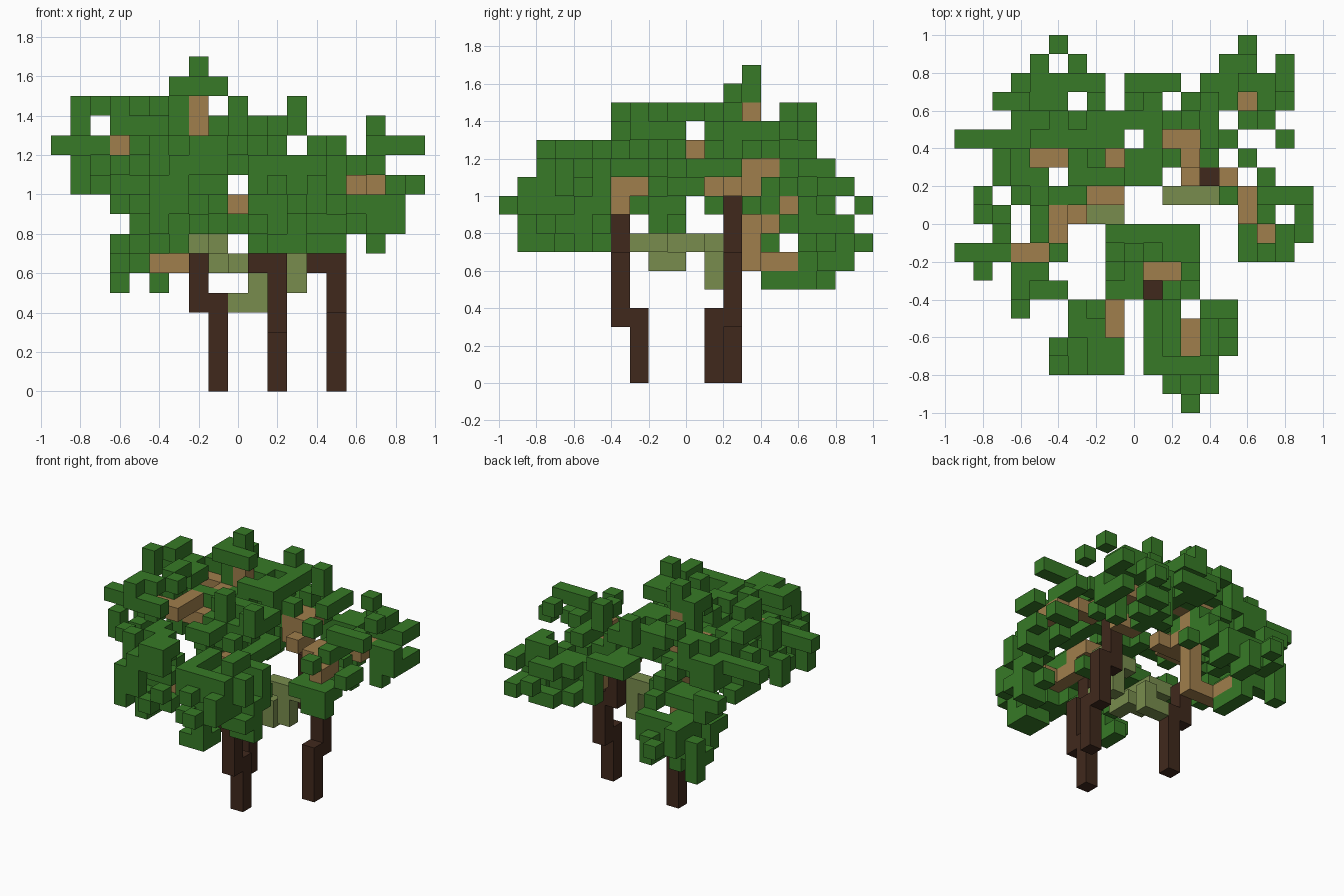
import bpy
import bmesh
import random
from mathutils import Vector

random.seed(11)
CELL = 0.1

cube = bpy.data.objects.get("Cube")
if cube:
    bpy.data.objects.remove(cube, do_unlink=True)


def material(name, color):
    mat = bpy.data.materials.new(name)
    mat.use_nodes = True
    rgba = (*color, 1)
    mat.diffuse_color = rgba
    mat.node_tree.nodes["Principled BSDF"].inputs["Base Color"].default_value = rgba
    return mat


LEAF = material("leaf green", (.038, .195, .02))
BARK = material("dark bark", (.051, .022, .012))
WOOD = material("light wood", (.35, .21, .072))
MOSS = material("moss olive", (.19, .265, .075))

STEPS = {"l": (-1, 0, 0), "r": (1, 0, 0), "f": (0, -1, 0),
         "b": (0, 1, 0), "d": (0, 0, -1), "u": (0, 0, 1)}
used = set()


def move(cell, step):
    return tuple(a + b for a, b in zip(cell, STEPS[step]))


def walk(start, path):
    """Cells visited from a start cell by left/right/front/back/up/down steps."""
    cells = [start]
    for step in path:
        cells.append(move(cells[-1], step))
    return set(cells)


def block_object(name, cells, mat):
    """Outer skin of a set of cubic cells."""
    bm = bmesh.new()
    for cell in sorted(cells):
        middle = Vector(cell) + Vector((-9, -9.5, .5))
        for step, direction in STEPS.items():
            if move(cell, step) in cells:
                continue
            n = Vector(direction)
            u = Vector((n.z, n.x, n.y))
            v = n.cross(u)
            corners = (u + v, v - u, -u - v, u - v)
            bm.faces.new([bm.verts.new((middle + (n + c) / 2) * CELL) for c in corners])
    mesh = bpy.data.meshes.new(name)
    bm.to_mesh(mesh)
    bm.free()
    mesh.materials.append(mat)
    obj = bpy.data.objects.new(name, mesh)
    bpy.context.collection.objects.link(obj)


def grow(name, mat, *walks):
    """Part that follows the given walks exactly."""
    cells = set().union(*(walk(*w) for w in walks)) - used
    used.update(cells)
    block_object(name, cells, mat)


def leaves(name, floor, *walks):
    """Loose foliage: half of the cells between the walks and a floor layer."""
    cells = set()
    for cell in sorted(set().union(*(walk(*w) for w in walks)) - used):
        column = [cell]
        below = move(cell, "d")
        while below[2] >= floor and below not in used:
            column.append(below)
            below = move(below, "d")
        cells.update(random.sample(column, (len(column) + 1) // 2))
    used.update(cells)
    block_object(name, cells, LEAF)


# Three crooked trunks
grow("front_trunk", BARK, ((11, 7, 0), "uuufuuuluu"))
grow("left_trunk", BARK, ((14, 11, 0), "uuubuuuluuu"))
grow("back_trunk", BARK, ((8, 12, 0), "uuuuluu"))

# Mossy vines strung between the trunks
grow("left_vine", MOSS, ((11, 11, 7), "rr"), ((12, 11, 6), "d"), ((9, 12, 4), "ru"))
grow("right_vine", MOSS, ((7, 10, 7), "rff"), ((8, 9, 6), "rf"), ((10, 8, 7), "f"))

# Branches reaching into the leaf clumps
grow("back_branches", WOOD, ((7, 13, 6), "llbb"), ((7, 13, 7), "uuuuuuu"),
     ((8, 13, 12), "lllrf"), ((4, 13, 12), ""))
grow("right_branch", WOOD, ((7, 12, 10), "frllufluffll"))
grow("left_branches", WOOD, ((12, 12, 10), "buld"), ((12, 14, 11), "l"),
     ((14, 12, 10), "frfrf"), ((13, 14, 8), "r"), ((15, 15, 9), "b"))
grow("front_branches", WOOD, ((10, 7, 10), "rfdffrf"), ((9, 6, 9), "lff"))

# Silhouette tips at the crown and the rim
grow("crown_leaves", LEAF, ((7, 13, 16), "dlfrr"), ((6, 13, 14), ""))
grow("rim_leaves", LEAF, ((9, 16, 14), ""), ((12, 15, 14), ""), ((0, 14, 12), "r"),
     ((1, 11, 14), "d"), ((0, 8, 12), "r"), ((4, 10, 14), "f"), ((2, 16, 10), "r"),
     ((9, 8, 14), ""), ((12, 7, 14), ""), ((16, 15, 13), ""), ((17, 14, 12), ""),
     ((16, 16, 8), "d"), ((4, 7, 14), "l"), ((3, 6, 14), ""), ((3, 5, 11), ""),
     ((5, 19, 7), ""), ((15, 19, 9), ""), ((12, 0, 9), ""))

# High foliage
leaves("back_leaves", 11, ((9, 17, 11), "rr"), ((9, 16, 13), "r"),
       ((8, 15, 13), "rrrr"), ((10, 14, 13), "frllfr"), ((8, 12, 13), "l"))
leaves("back_right_leaves", 9, ((3, 15, 14), "rrr"), ((4, 14, 13), "rrrr"),
       ((7, 15, 13), ""), ((6, 13, 13), ""))
leaves("right_leaves", 10, ((2, 14, 12), "r"), ((3, 13, 14), "lfrr"),
       ((3, 11, 13), "rrr"), ((1, 10, 12), "r"), ((4, 10, 13), "f"),
       ((2, 9, 12), "f"), ((1, 7, 13), ""), ((4, 7, 13), ""),
       ((5, 8, 14), ""), ((5, 6, 13), "ll"))

# Middle foliage
leaves("centre_leaves", 11, ((8, 9, 13), "rrrrfllll"), ((8, 7, 12), "rfl"),
       ((12, 7, 13), ""), ((12, 6, 12), "l"))
grow("inner_leaves", LEAF, ((8, 9, 8), "rfu"), ((8, 7, 9), "b"), ((11, 8, 8), "r"))
grow("left_leaves", LEAF, ((16, 11, 12), "rr"), ((18, 10, 10), "f"),
     ((17, 9, 9), "fllb"), ((17, 8, 8), "l"), ((16, 8, 11), ""),
     ((16, 12, 11), "ff"), ((14, 11, 12), ""), ((16, 11, 9), "r"))
leaves("back_left_leaves", 8, ((15, 18, 10), "l"), ((17, 18, 10), "ff"),
       ((16, 16, 11), ""), ((16, 17, 11), "lll"), ((12, 16, 12), "rr"),
       ((13, 15, 12), "fr"), ((15, 15, 11), ""), ((15, 13, 9), ""),
       ((13, 13, 9), ""))

# Foliage over the front branches
leaves("front_right_leaves", 8, ((6, 5, 12), "rfl"), ((5, 3, 12), "rrrflll"),
       ((6, 3, 7), "b"))
leaves("front_leaves", 7, ((10, 5, 11), "rflfrflrrr"), ((13, 5, 12), "rflfr"),
       ((11, 1, 10), "rr"))

# Low clump behind
leaves("low_back_leaves", 6, ((4, 18, 8), ""), ((6, 18, 8), ""),
       ((3, 17, 8), "rrrr"), ((4, 16, 9), "r"), ((7, 16, 9), ""))
grow("low_tips", LEAF, ((3, 17, 5), "ufr"), ((5, 14, 5), "bbu"), ((4, 13, 7), "bdr"),
     ((3, 15, 9), "b"))
